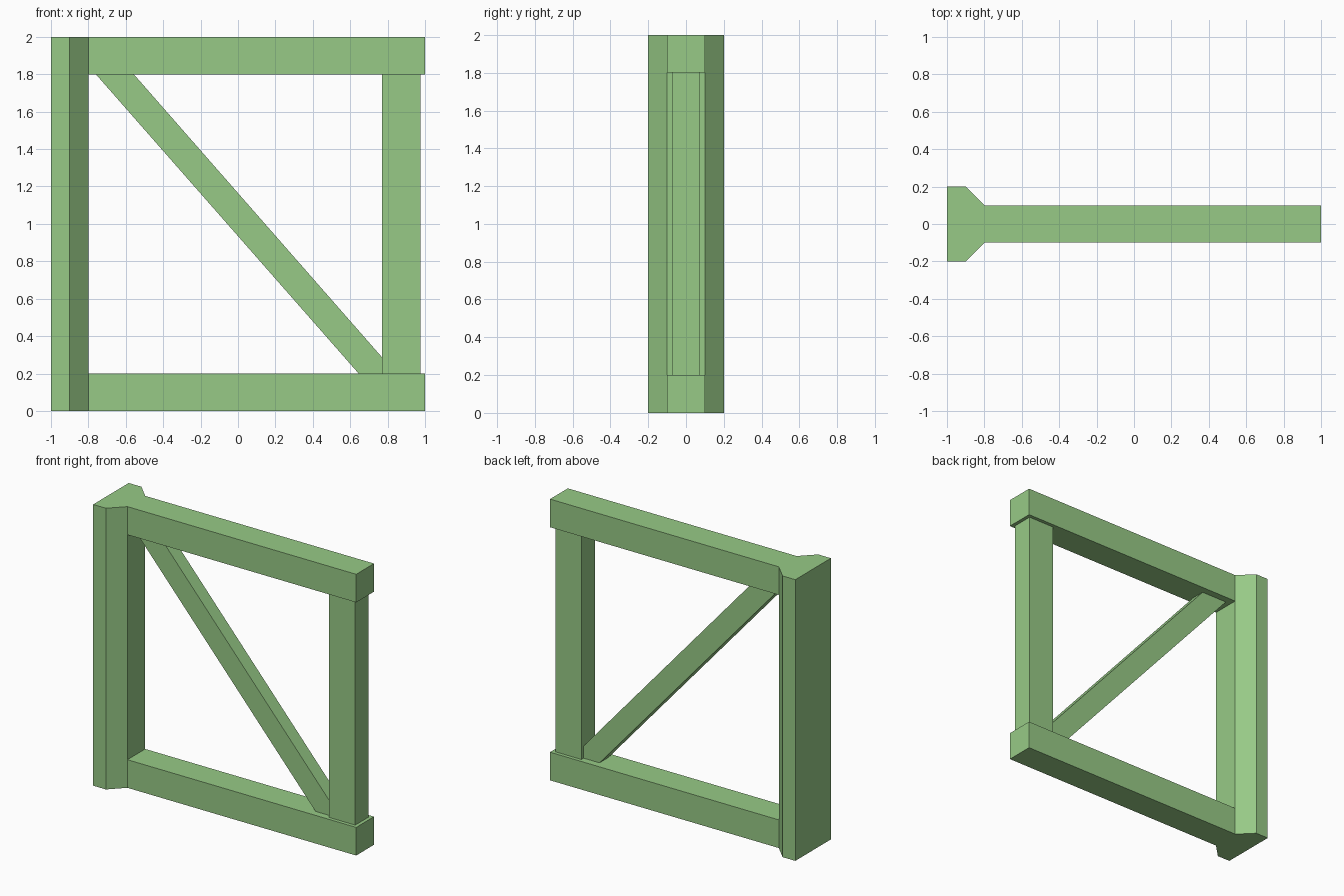
import bpy
import bmesh
from mathutils import Vector

default = bpy.data.objects.get("Cube")
if default:
    bpy.data.objects.remove(default, do_unlink=True)

# Single green paint
green = bpy.data.materials.new("soft_green")
green.use_nodes = True
colour = (0.31, 0.59, 0.24, 1.0)
green.diffuse_color = colour
green.node_tree.nodes["Principled BSDF"].inputs["Base Color"].default_value = colour


def prism(name, outline, sweep):
    """Extrude a closed 3D outline along a sweep vector."""
    bm = bmesh.new()
    face = bm.faces.new([bm.verts.new(p) for p in outline])
    result = bmesh.ops.extrude_face_region(bm, geom=[face])
    moved = [g for g in result["geom"] if isinstance(g, bmesh.types.BMVert)]
    bmesh.ops.translate(bm, vec=Vector(sweep), verts=moved)
    bmesh.ops.recalc_face_normals(bm, faces=bm.faces)
    mesh = bpy.data.meshes.new(name)
    bm.to_mesh(mesh)
    bm.free()
    mesh.materials.append(green)
    obj = bpy.data.objects.new(name, mesh)
    bpy.context.collection.objects.link(obj)
    return obj


def side_panel(name, outline_xz, half_depth):
    """Flat shape seen from the front, centred on y = 0."""
    return prism(name, [(x, -half_depth, z) for x, z in outline_xz],
                 (0, 2 * half_depth, 0))


def bar(name, x0, x1, z0, z1, half_depth):
    return side_panel(name, [(x0, z0), (x1, z0), (x1, z1), (x0, z1)], half_depth)


HEIGHT, RAIL = 2.0, 0.2
TOP = HEIGHT - RAIL
INNER, POST_IN, POST_OUT = -0.8, 0.77, 0.975

# Wide chamfered post
half = [(-1, -0.2), (-0.9, -0.2), (INNER, -0.1)]
profile = half + [(x, -y) for x, y in reversed(half)]
prism("wide_post", [(x, y, 0) for x, y in profile], (0, 0, HEIGHT))

# Horizontal rails
bar("bottom_rail", INNER, 1, 0, RAIL, 0.1)
bar("top_rail", INNER, 1, TOP, HEIGHT, 0.1)

# Narrow post, slightly inset from the rails
bar("narrow_post", POST_IN, POST_OUT, RAIL, TOP, 0.075)

# Diagonal brace, trimmed against the rails and the narrow post
side_panel("diagonal_brace",
           [(-0.76, TOP), (0.645, RAIL), (POST_IN, RAIL),
            (POST_IN, 0.287), (-0.557, TOP)], 0.05)
